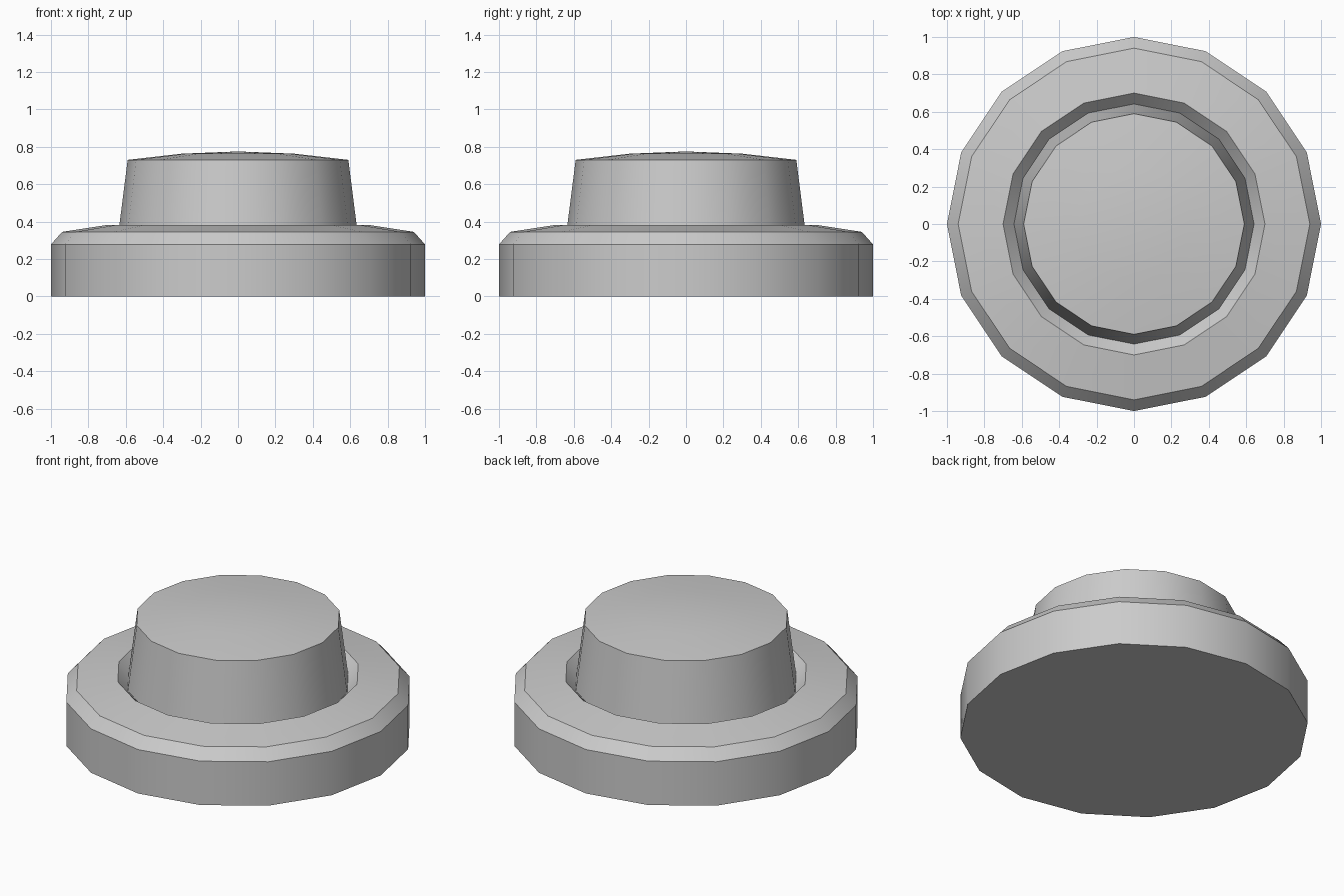
import bpy
import math

if "Cube" in bpy.data.objects:
    bpy.data.objects.remove(bpy.data.objects["Cube"])

SIDES = 16


def lathe(name, profile):
    """Turn a (radius, height) profile around z; radius 0 becomes a single pole."""
    verts, faces, rings = [], [], []
    for r, z in profile:
        count = 1 if r == 0 else SIDES
        start = len(verts)
        for i in range(count):
            a = 2 * math.pi * i / SIDES
            verts.append((r * math.cos(a), r * math.sin(a), z))
        rings.append([start + i % count for i in range(SIDES)])
    for low, high in zip(rings, rings[1:]):
        for i in range(SIDES):
            j = (i + 1) % SIDES
            corners = (low[i], low[j], high[j], high[i])
            faces.append(tuple(dict.fromkeys(corners)))
    mesh = bpy.data.meshes.new(name)
    mesh.from_pydata(verts, [], faces)
    obj = bpy.data.objects.new(name, mesh)
    bpy.context.collection.objects.link(obj)
    bpy.ops.object.select_all(action='DESELECT')
    obj.select_set(True)
    bpy.context.view_layer.objects.active = obj
    bpy.ops.object.shade_smooth_by_angle(angle=math.radians(30))
    return obj


# Base disc: flat underside, bevelled rim, sloping top and groove wall
lathe("base_ring", [(0, 0), (1.0, 0), (1.0, 0.278), (0.94, 0.345),
                    (0.70, 0.382), (0.642, 0.32)])

# Tapered push button rising from the groove, with a shallow domed top
lathe("push_button", [(0.642, 0.32), (0.59, 0.73), (0.30, 0.763), (0, 0.775)])
